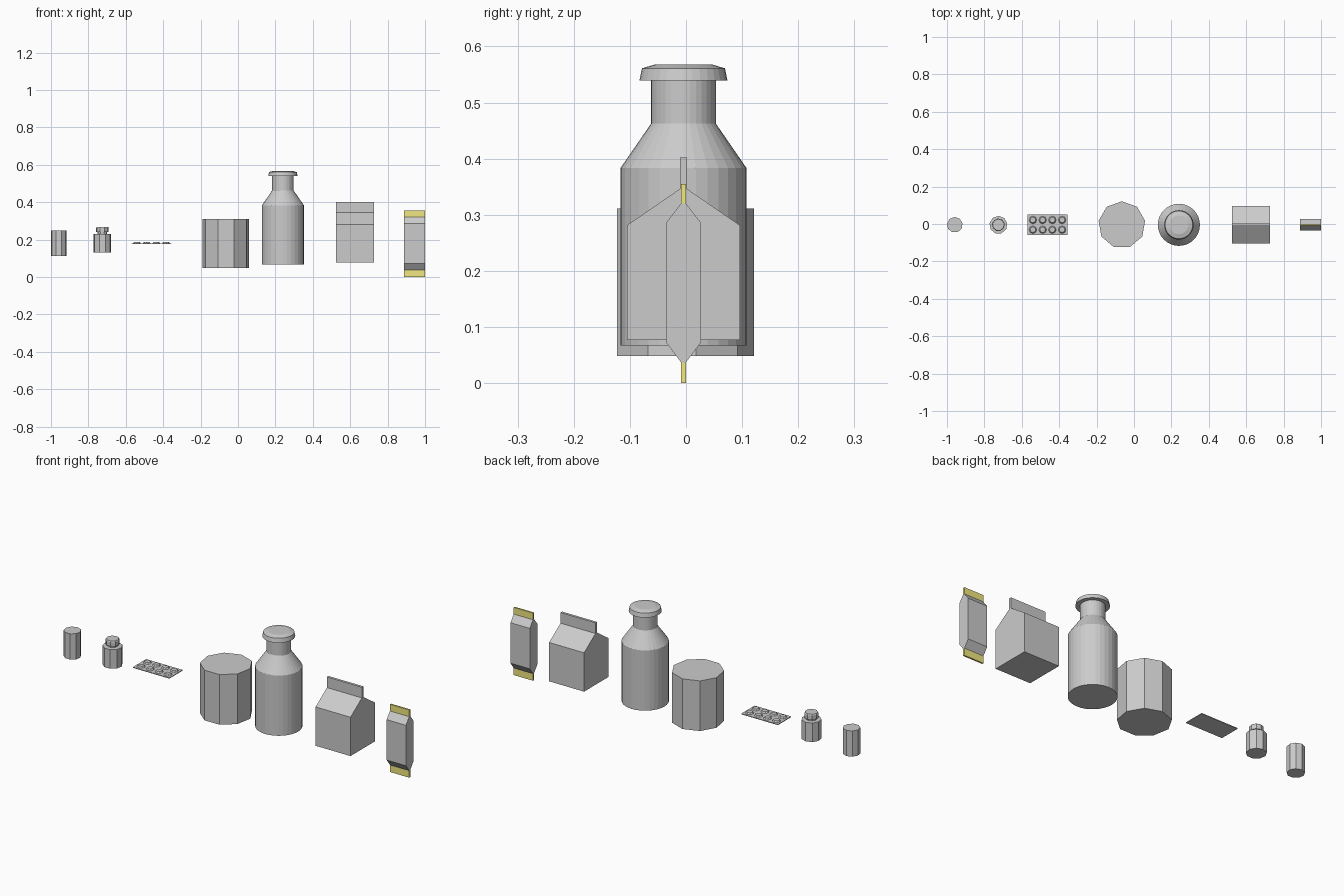
import bpy, bmesh, math

if "Cube" in bpy.data.objects:
    bpy.data.objects.remove(bpy.data.objects["Cube"])

CY = -0.0045  # shared depth axis of the row


def finish(bm, name, mat=None):
    bmesh.ops.recalc_face_normals(bm, faces=bm.faces)
    mesh = bpy.data.meshes.new(name)
    bm.to_mesh(mesh)
    bm.free()
    ob = bpy.data.objects.new(name, mesh)
    bpy.context.collection.objects.link(ob)
    if mat:
        mesh.materials.append(mat)
    return ob


def lathe(name, x, profile, sides, y=CY):
    """Closed faceted solid from (radius, z) rings, one corner facing +y."""
    bm = bmesh.new()
    rings = []
    for r, z in profile:
        angles = [math.pi / 2 + 2 * math.pi * i / sides for i in range(sides)]
        rings.append([bm.verts.new((x + r * math.cos(a), y + r * math.sin(a), z)) for a in angles])
    for lo, hi in zip(rings, rings[1:]):
        for i in range(sides):
            j = (i + 1) % sides
            bm.faces.new((lo[i], lo[j], hi[j], hi[i]))
    bm.faces.new(rings[0][::-1])
    bm.faces.new(rings[-1])
    return finish(bm, name)


def extrude_x(name, x, half, side, mat=None):
    """Mirror a (half depth, z) outline and extrude it along x."""
    outline = [(d, z) for d, z in side] + [(-d, z) for d, z in reversed(side)]
    bm = bmesh.new()
    face = bm.faces.new([bm.verts.new((x - half, CY + d, z)) for d, z in outline])
    moved = bmesh.ops.extrude_face_region(bm, geom=[face])["geom"]
    verts = [v for v in moved if isinstance(v, bmesh.types.BMVert)]
    bmesh.ops.translate(bm, verts=verts, vec=(2 * half, 0, 0))
    return finish(bm, name, mat)


yellow = bpy.data.materials.new("yellow_seal")
yellow.diffuse_color = (0.88, 0.8, 0.22, 1)
yellow.use_nodes = True
yellow.node_tree.nodes["Principled BSDF"].inputs["Base Color"].default_value = yellow.diffuse_color

# Small tin and small capped jar
lathe("small_tin", -0.958, [(0.042, 0.113), (0.042, 0.248)], 9)
lathe("small_jar_body", -0.725,
      [(0.048, 0.13), (0.048, 0.23), (0.026, 0.231), (0.026, 0.245)], 9)
lathe("small_jar_cap", -0.725, [(0.034, 0.24), (0.034, 0.262), (0.031, 0.268)], 9)

# Blister sheet with low raised pockets
extrude_x("blister_sheet", -0.4625, 0.106, [(0.055, 0.176), (0.055, 0.18)])
for i in range(4):
    for j in range(2):
        lathe(f"blister_pocket_{i}_{j}", -0.4625 + (i - 1.5) * 0.052,
              [(0.021, 0.1795), (0.015, 0.187)], 8, CY + (j - 0.5) * 0.052)

# Large tin
lathe("large_tin", -0.065, [(0.126, 0.048), (0.126, 0.311)], 9)

# Wide bottle and its flared cap
lathe("bottle_body", 0.24,
      [(0.1125, 0.067), (0.1125, 0.383), (0.0577, 0.4625), (0.0577, 0.545)], 32)
lathe("bottle_cap", 0.24, [(0.0785, 0.539), (0.074, 0.561), (0.05, 0.568)], 32)

# Gabled carton with top fin
extrude_x("carton", 0.6255, 0.1015,
          [(0.101, 0.077), (0.101, 0.281), (0.0065, 0.346), (0.0065, 0.402)])

# Slim packet with crimped yellow seals
extrude_x("packet_body", 0.944, 0.056,
          [(0.0045, 0.037), (0.0315, 0.073), (0.0315, 0.285), (0.0045, 0.32)])
extrude_x("packet_bottom_seal", 0.944, 0.056, [(0.0045, 0.0), (0.0045, 0.037)], yellow)
extrude_x("packet_top_seal", 0.944, 0.056, [(0.0045, 0.32), (0.0045, 0.355)], yellow)
